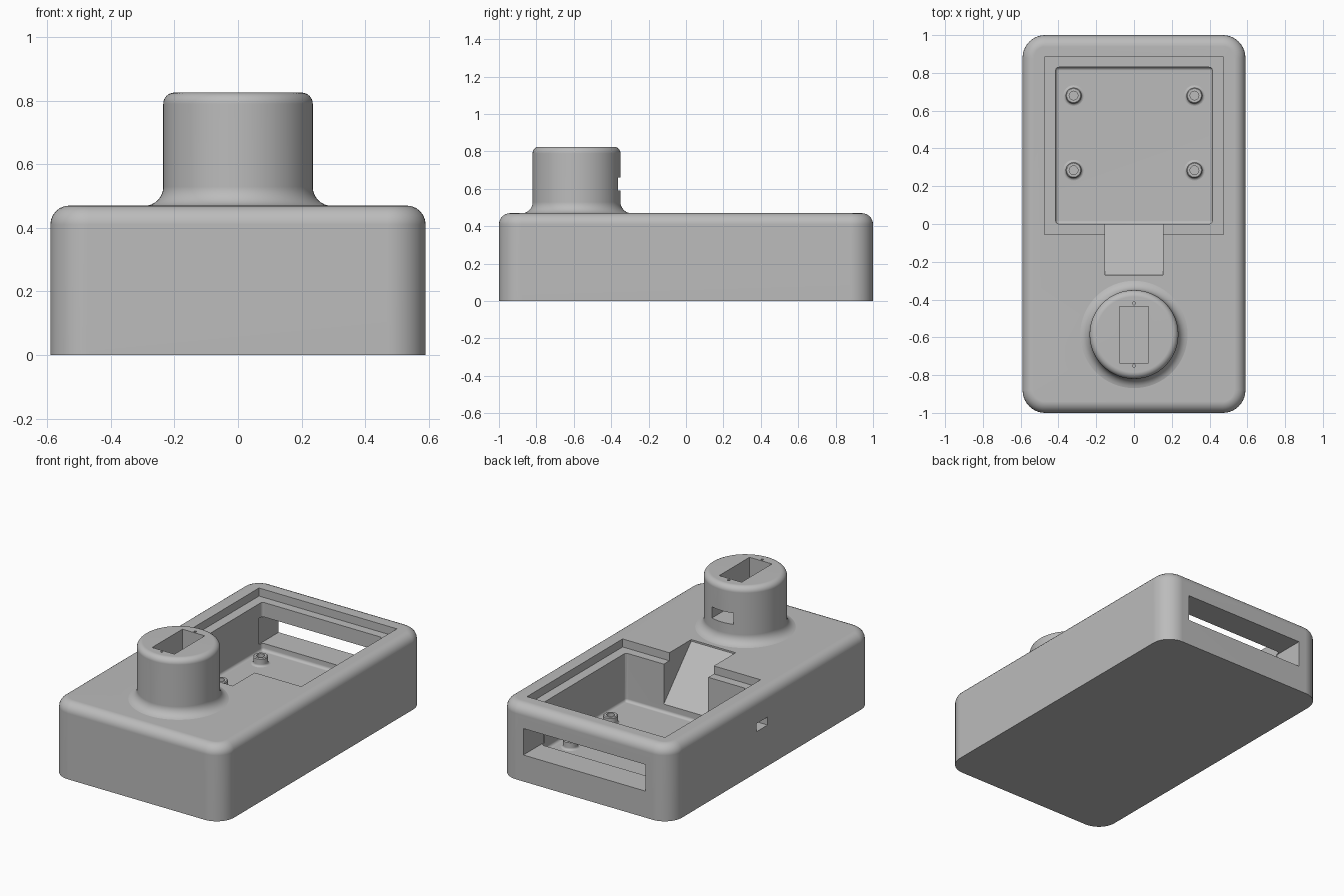
import bpy, bmesh
from math import cos, sin, pi
from mathutils import Matrix, Vector

cube = bpy.data.objects.get("Cube")
if cube:
    bpy.data.objects.remove(cube)

grey = bpy.data.materials.new("plain_grey")
grey.use_nodes = True
COLOR = (0.5, 0.5, 0.5, 1)
grey.diffuse_color = COLOR
grey.node_tree.nodes["Principled BSDF"].inputs["Base Color"].default_value = COLOR


def to_object(bm, name):
    bmesh.ops.recalc_face_normals(bm, faces=bm.faces)
    mesh = bpy.data.meshes.new(name)
    bm.to_mesh(mesh)
    bm.free()
    mesh.materials.append(grey)
    obj = bpy.data.objects.new(name, mesh)
    bpy.context.collection.objects.link(obj)
    return obj


def box_bm(x0, x1, y0, y1, z0, z1):
    bm = bmesh.new()
    bmesh.ops.create_cube(bm, size=1)
    for v in bm.verts:
        v.co = Vector((x1 if v.co.x > 0 else x0, y1 if v.co.y > 0 else y0,
                       z1 if v.co.z > 0 else z0))
    return bm


def box(name, *bounds):
    return to_object(box_bm(*bounds), name)


def round_edges(bm, test, radius, segments):
    edges = [e for e in bm.edges if test(*[v.co for v in e.verts])]
    bmesh.ops.bevel(bm, geom=edges, offset=radius, segments=segments,
                    profile=0.5, affect='EDGES', clamp_overlap=True)


def vertical(a, b):
    return abs(a.z - b.z) > 0.1 and (a.xy - b.xy).length < 1e-4


def lathe(name, profile, center, steps):
    bm = bmesh.new()
    verts = [bm.verts.new((r, 0, z)) for r, z in profile]
    edges = [bm.edges.new(pair) for pair in zip(verts, verts[1:])]
    bmesh.ops.spin(bm, geom=verts + edges, cent=(0, 0, 0), axis=(0, 0, 1),
                   angle=2 * pi, steps=steps, use_merge=True)
    bmesh.ops.remove_doubles(bm, verts=bm.verts, dist=1e-5)
    bmesh.ops.translate(bm, verts=bm.verts, vec=(*center, 0))
    return to_object(bm, name)


def arc(cx, cz, radius, start, end, count=8):
    angles = [start + (end - start) * i / count for i in range(count + 1)]
    return [(cx + radius * cos(a), cz + radius * sin(a)) for a in angles]


def combine(target, tool, operation='DIFFERENCE'):
    mod = target.modifiers.new(tool.name, 'BOOLEAN')
    mod.operation, mod.solver, mod.object = operation, 'EXACT', tool
    bpy.context.view_layer.objects.active = target
    bpy.ops.object.modifier_apply(modifier=mod.name)
    bpy.data.objects.remove(tool)


def smooth(obj):
    bpy.ops.object.select_all(action='DESELECT')
    obj.select_set(True)
    bpy.context.view_layer.objects.active = obj
    bpy.ops.object.shade_smooth_by_angle(angle=pi / 6)
    mod = obj.modifiers.new("even_shading", 'WEIGHTED_NORMAL')
    mod.keep_sharp = True


# Rounded case
TOP = 0.47
bm = box_bm(-0.59, 0.59, -1, 1, 0, TOP)
round_edges(bm, vertical, 0.12, 10)
round_edges(bm, lambda a, b: min(a.z, b.z) > TOP - 1e-4, 0.06, 6)
case = to_object(bm, "case")

# Round tower with flared foot and softened rim
R, RIM, FLARE = 0.235, 0.825, 0.06
foot = arc(R + FLARE, TOP + FLARE - 0.001, FLARE, 1.5 * pi, pi)
rim = arc(R - 0.035, RIM - 0.035, 0.035, 0, pi / 2)
TOWER = (0, -0.585)
tower = lathe("tower", [(0, 0.4), (R + FLARE, 0.4)] + foot + rim + [(0, RIM)], TOWER, 64)
combine(case, tower, 'UNION')

# Main compartment with rounded floor edges
FLOOR = 0.12
bm = box_bm(-0.415, 0.415, 0, 0.83, FLOOR, 0.7)
round_edges(bm, lambda a, b: vertical(a, b) or max(a.z, b.z) < FLOOR + 1e-4, 0.018, 3)
combine(case, to_object(bm, "compartment"))

# Recessed lid ledge, display slot in the back, plug port in the side
combine(case, box("lid_ledge", -0.475, 0.475, -0.055, 0.885, 0.42, 0.7))
combine(case, box("back_slot", -0.42, 0.42, 0.8, 1.1, 0.165, 0.33))
combine(case, box("side_port", -0.7, -0.38, 0.04, 0.15, 0.255, 0.305))

# Sloped channel leading up towards the tower
bm = bmesh.new()
outline = [(-0.27, 0.46), (-0.27, 0.56), (0.02, 0.56), (0.02, 0.15)]
face = bm.faces.new([bm.verts.new((-0.153, y, z)) for y, z in outline])
side = bmesh.ops.extrude_face_region(bm, geom=[face])
bmesh.ops.translate(bm, vec=(0.306, 0, 0),
                    verts=[g for g in side["geom"] if isinstance(g, bmesh.types.BMVert)])
combine(case, to_object(bm, "ramp_channel"))

# Motor well, cable window and screw holes in the tower
combine(case, box("motor_well", -0.077, 0.077, -0.735, -0.437, 0.588, 0.9))
combine(case, box("cable_window", -0.075, 0.075, -0.5, -0.3, 0.59, 0.66))
for y in (-0.75, -0.42):
    bm = bmesh.new()
    bmesh.ops.create_cone(bm, cap_ends=True, segments=12, radius1=0.008, radius2=0.008,
                          depth=0.2, matrix=Matrix.Translation((0, y, 0.8)))
    combine(case, to_object(bm, "screw_hole"))
smooth(case)

# Board standoffs with blind holes
for x, side_name in ((-0.32, "right"), (0.32, "left")):
    for y, end_name in ((0.285, "front"), (0.68, "back")):
        base = arc(0.055, FLOOR + 0.013, 0.013, 1.5 * pi, pi, 4)
        profile = [(0, FLOOR - 0.01), (0.055, FLOOR - 0.01)] + base
        profile += [(0.042, 0.165), (0.037, 0.17), (0.023, 0.17), (0.023, 0.13), (0, 0.13)]
        smooth(lathe(f"standoff_{end_name}_{side_name}", profile, (x, y), 24))
